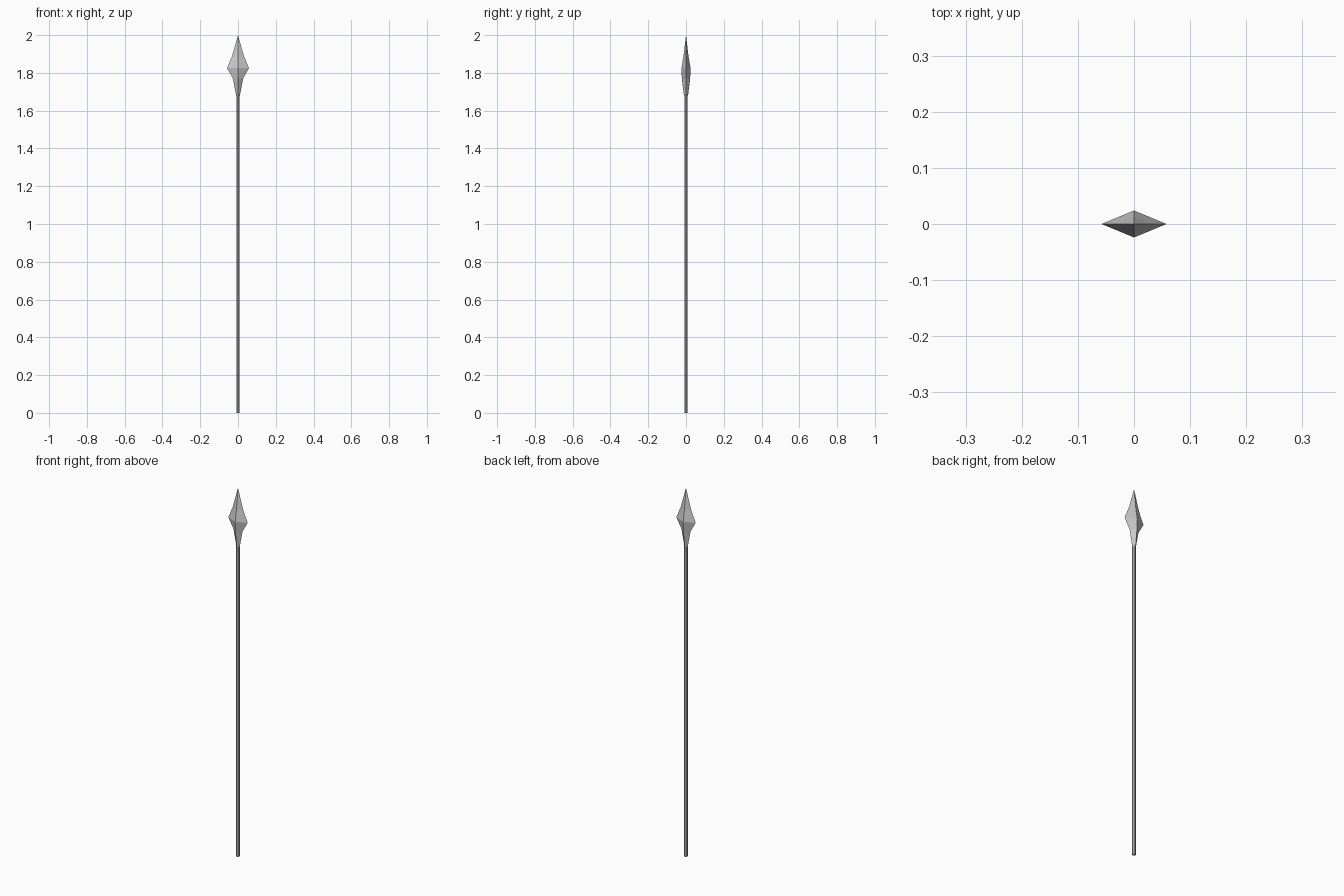
import bpy, bmesh

if "Cube" in bpy.data.objects:
    bpy.data.objects.remove(bpy.data.objects["Cube"])

# Shaft: thin low-poly pole
bpy.ops.mesh.primitive_cylinder_add(vertices=8, radius=0.009, depth=1.72, location=(0, 0, 0.86))
bpy.context.object.name = "shaft"

# Spearhead: diamond sections (z, half width, half thickness) lofted to a point
sections = [(1.68, 0.010, 0.011), (1.77, 0.027, 0.022), (1.825, 0.058, 0.024), (1.89, 0.031, 0.013)]
bm = bmesh.new()
rings = [[bm.verts.new(p) for p in ((w, 0, z), (0, t, z), (-w, 0, z), (0, -t, z))]
         for z, w, t in sections]
tip = bm.verts.new((0, 0, 2))
bm.faces.new(rings[0][::-1])
for i in range(4):
    j = (i + 1) % 4
    for a, b in zip(rings, rings[1:]):
        bm.faces.new((a[i], a[j], b[j], b[i]))
    bm.faces.new((rings[-1][i], rings[-1][j], tip))
bmesh.ops.recalc_face_normals(bm, faces=bm.faces)
mesh = bpy.data.meshes.new("spearhead")
bm.to_mesh(mesh)
bm.free()
bpy.context.collection.objects.link(bpy.data.objects.new("spearhead", mesh))
